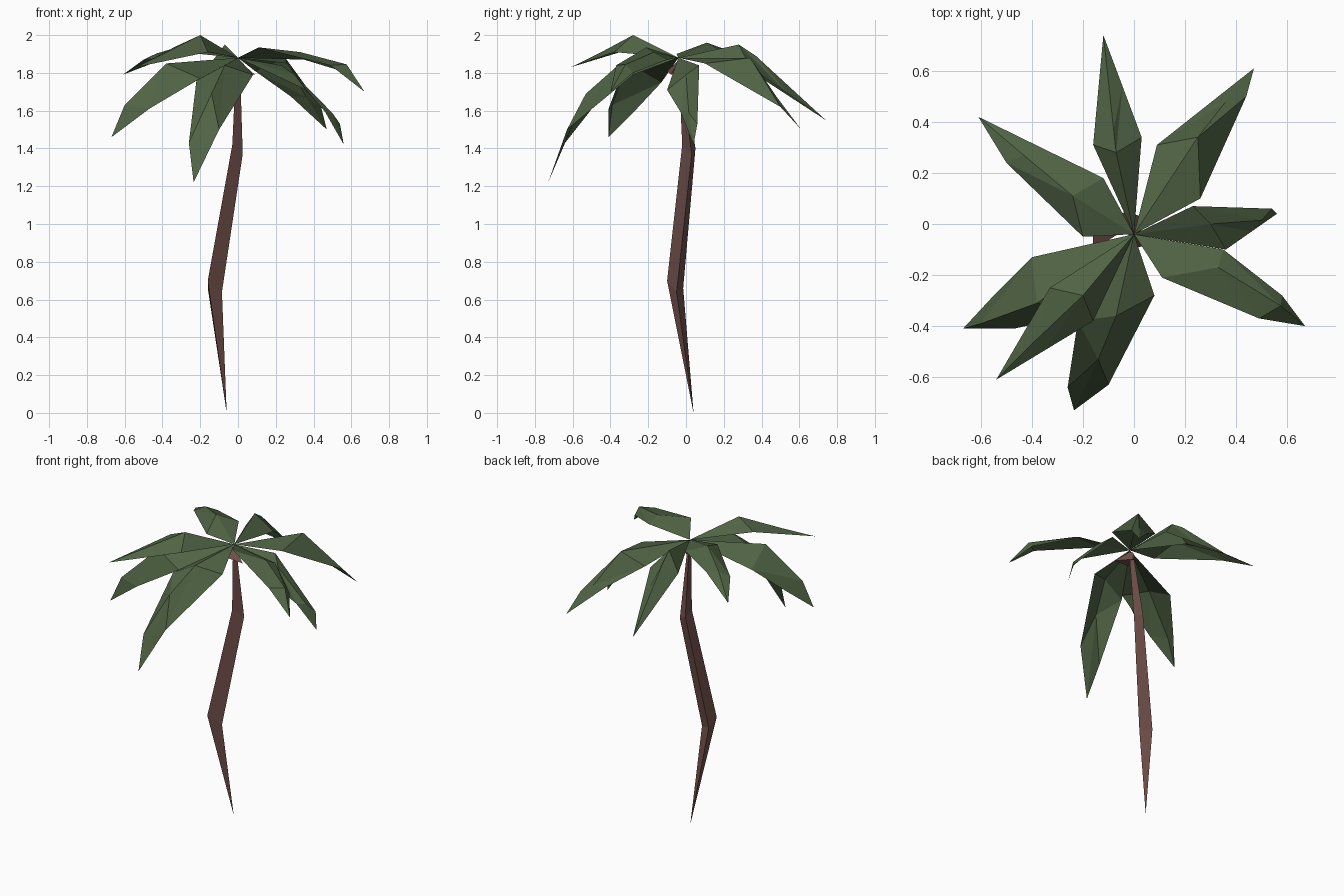
import bpy
from mathutils import Vector


def material(name, rgb):
    m = bpy.data.materials.new(name)
    m.diffuse_color = (*rgb, 1)
    return m


def mesh_object(name, verts, faces, mat):
    me = bpy.data.meshes.new(name)
    me.from_pydata([tuple(v) for v in verts], [], faces)
    me.materials.append(mat)
    me.update()
    ob = bpy.data.objects.new(name, me)
    bpy.context.collection.objects.link(ob)
    return ob


green = material("leaf green", (0.080, 0.125, 0.058))
brown = material("bark brown", (0.165, 0.078, 0.068))

# Trunk: three-sided, bent twice, pointed at the base
rings = [
    [(-0.16, -0.10, 0.70), (-0.085, -0.05, 0.64), (-0.16, -0.015, 0.66)],
    [(-0.03, -0.02, 1.42), (0.025, 0.03, 1.37), (-0.03, 0.05, 1.40)],
    [(-0.01, -0.04, 1.86), (0.01, -0.035, 1.86), (-0.01, -0.02, 1.86)],
]
verts = [(-0.06, 0.04, 0.0)] + [p for r in rings for p in r]
faces = []
for i in range(3):
    j = (i + 1) % 3
    faces.append((0, 1 + j, 1 + i))
    for r in (1, 4):
        faces.append((r + i, r + j, r + 3 + j, r + 3 + i))
faces.append((7, 8, 9))
mesh_object("trunk", verts, faces, brown)

# Crown: small flared three-sided cap beneath the leaves
mesh_object("crown",
            [(0, -0.035, 1.87), (0.09, -0.08, 1.79), (0.0, 0.0, 1.80), (-0.05, -0.10, 1.81)],
            [(0, 1, 2), (0, 2, 3), (0, 3, 1), (1, 3, 2)], brown)

ROOT = Vector((0, -0.04, 1.88))


def frond(name, a, ridge, b, tip, outer_a=None, outer_b=None, lift=0.025, rise=0.03, mid=None):
    """Folded leaf: root, wide section, outer section, tip."""
    a, ridge, b, tip = map(Vector, (a, ridge, b, tip))
    bulge = Vector((0, 0, rise))
    oa = Vector(outer_a) if outer_a else a.lerp(tip, 0.5) + bulge
    ob = Vector(outer_b) if outer_b else b.lerp(tip, 0.5) + bulge
    mid = Vector(mid) if mid else (oa + ob) / 2 + Vector((0, 0, lift))
    mesh_object(name, [ROOT, a, ridge, b, oa, mid, ob, tip],
                [(0, 2, 1), (0, 3, 2), (1, 2, 5), (1, 5, 4),
                 (2, 3, 6), (2, 6, 5), (4, 5, 7), (5, 6, 7)], green)


# Leaves around the crown
frond("leaf_back", (-0.16, 0.31, 1.83), (-0.07, 0.28, 1.95), (0.03, 0.34, 1.83),
      (-0.12, 0.74, 1.55), rise=0.0, mid=(-0.08, 0.37, 1.89))
frond("leaf_back_right", (0.09, 0.31, 1.81), (0.25, 0.34, 1.88), (0.26, 0.10, 1.85),
      (0.47, 0.61, 1.50), outer_b=(0.44, 0.50, 1.62), rise=0.02)
frond("leaf_right", (0.23, 0.07, 1.84), (0.30, 0.0, 1.79), (0.36, -0.10, 1.71),
      (0.56, 0.04, 1.42), outer_a=(0.54, 0.06, 1.53))
frond("leaf_front_right", (0.35, -0.10, 1.87), (0.33, -0.17, 1.91), (0.11, -0.21, 1.935),
      (0.67, -0.40, 1.70), outer_a=(0.58, -0.28, 1.80), outer_b=(0.49, -0.37, 1.84),
      mid=(0.575, -0.32, 1.845))
frond("leaf_front", (-0.22, -0.38, 1.76), (-0.07, -0.36, 1.84), (0.08, -0.28, 1.79),
      (-0.235, -0.73, 1.22), (-0.26, -0.64, 1.43), (-0.10, -0.63, 1.50),
      mid=(-0.14, -0.53, 1.69))
frond("leaf_front_left", (-0.33, -0.25, 1.94), (-0.20, -0.28, 2.0), (-0.16, -0.38, 1.91),
      (-0.54, -0.61, 1.83), rise=0)
frond("leaf_left", (-0.40, -0.13, 1.75), (-0.38, -0.31, 1.85), (-0.20, -0.35, 1.77),
      (-0.67, -0.41, 1.46), (-0.54, -0.27, 1.60), (-0.47, -0.41, 1.61),
      mid=(-0.60, -0.39, 1.63))
frond("leaf_back_left", (-0.12, 0.18, 1.92), (-0.24, 0.11, 1.96), (-0.20, -0.05, 1.90),
      (-0.61, 0.42, 1.79), outer_b=(-0.50, 0.24, 1.87))
